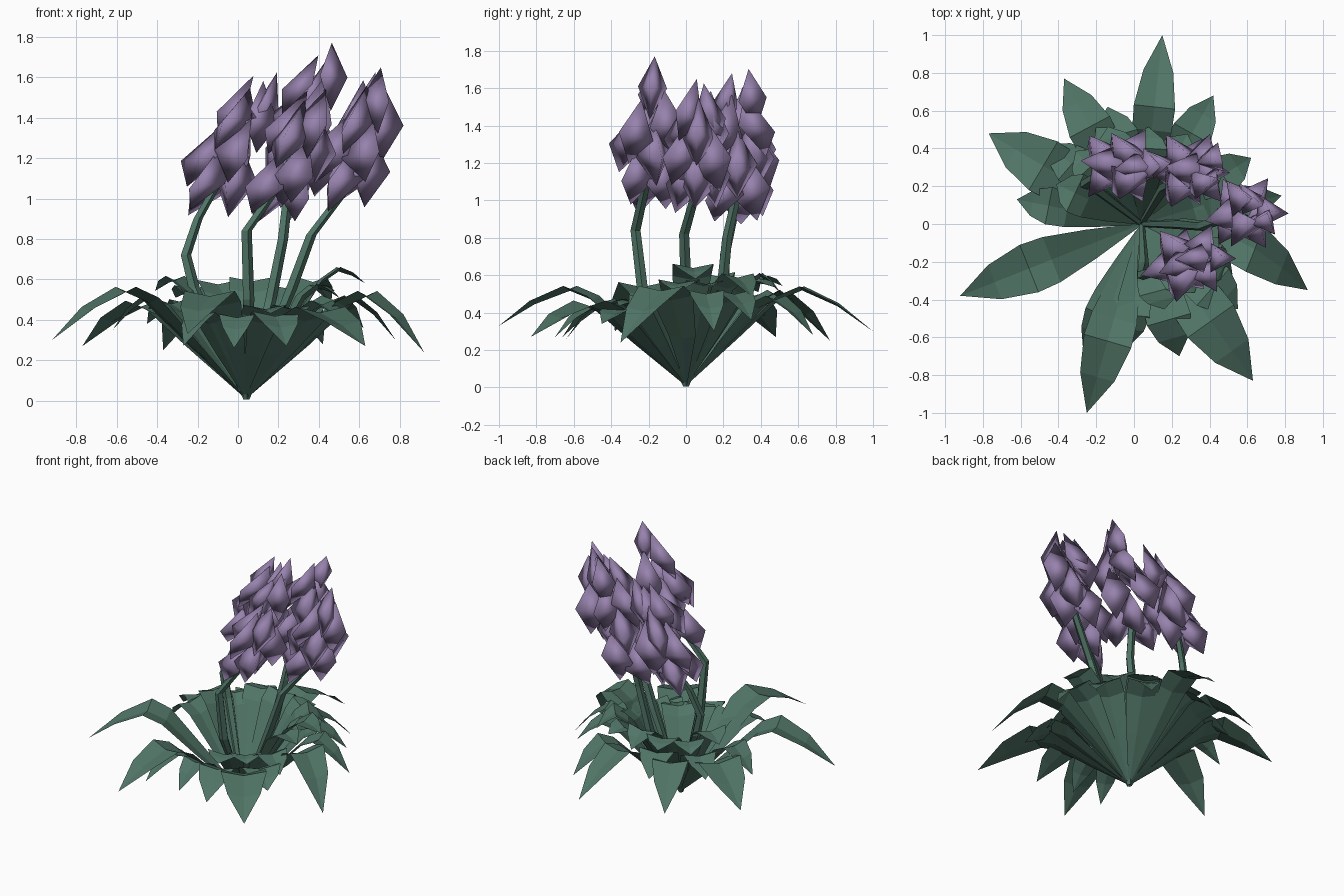
import bpy, bmesh, math, random
from mathutils import Vector

random.seed(4)
cube = bpy.data.objects.get("Cube")
if cube:
    bpy.data.objects.remove(cube, do_unlink=True)


def material(name, rgb):
    m = bpy.data.materials.new(name)
    m.use_nodes = True
    m.diffuse_color = (*rgb, 1)
    m.node_tree.nodes["Principled BSDF"].inputs["Base Color"].default_value = (*rgb, 1)
    return m


GREEN = material("leaf green", (0.08, 0.175, 0.132))
PURPLE = material("petal purple", (0.31, 0.225, 0.42))
ROOT = Vector((0.04, 0, 0))
UP = Vector((0, 0, 1))


def finish(name, bm, mat, smooth=False):
    mesh = bpy.data.meshes.new(name)
    bm.to_mesh(mesh)
    bm.free()
    mesh.materials.append(mat)
    for p in mesh.polygons:
        p.use_smooth = smooth
    obj = bpy.data.objects.new(name, mesh)
    bpy.context.collection.objects.link(obj)
    return obj


def skin(bm, rows, closed=False):
    """Join successive rows of points with quads."""
    rings = [[bm.verts.new(p) for p in row] for row in rows]
    n = len(rows[0])
    for a, b in zip(rings, rings[1:]):
        for i in range(n if closed else n - 1):
            j = (i + 1) % n
            bm.faces.new((a[i], a[j], b[j], b[i]))
    return rings


# Blade up to its bend: share of the way, height share, width share
BLADE = [(0, 0, 0.04), (0.45, 0.5, 0.6), (0.8, 0.9, 0.95), (1, 1, 1)]


def leaf(name, x, y, tip_z, peak, width, bend=0):
    tip = Vector((x, y, 0))
    run = tip - ROOT
    side = UP.cross(run).normalized()
    # Short leaves bend nearer their tips
    crest = min(0.78, max(0.62, 1.0 - 0.38 * run.length))
    drop = ((1 + crest) / 2, (0.6 * peak + 0.4 * tip_z) / peak, 0.72)
    rows = []
    for f, h, w in [*((s * crest, h, w) for s, h, w in BLADE), drop]:
        mid = ROOT + run * f + UP * (0.01 + peak * h) + side * bend * math.sin(math.pi * f)
        edge = side * width * w
        fold = UP * width * w * 0.1
        rows.append([mid - edge + fold, mid - fold, mid + edge + fold])
    bm = bmesh.new()
    last = skin(bm, rows)[-1]
    point = bm.verts.new(tip + UP * tip_z)
    bm.faces.new((last[0], last[1], point))
    bm.faces.new((last[1], last[2], point))
    return finish(name, bm, GREEN)


# Outer leaves: tip x, y, z, peak height, half width, sideways bend
LEAVES = [
    (0.15, 1.0, 0.30, 0.52, 0.11), (-0.37, 0.77, 0.25, 0.48, 0.12),
    (-0.77, 0.48, 0.27, 0.47, 0.15), (-0.62, 0.13, 0.35, 0.50, 0.10),
    (-0.92, -0.38, 0.30, 0.54, 0.135), (-0.25, -1.0, 0.33, 0.52, 0.13),
    (0.63, -0.83, 0.27, 0.44, 0.15), (0.92, -0.35, 0.24, 0.52, 0.13, 0.11),
    (0.42, 0.68, 0.28, 0.47, 0.11), (0.62, 0.35, 0.36, 0.50, 0.11),
    (0.78, 0.15, 0.30, 0.50, 0.10), (0.24, -0.70, 0.27, 0.42, 0.12),
    (-0.27, -0.66, 0.27, 0.42, 0.08), (-0.02, -0.64, 0.26, 0.41, 0.09),
    (-0.14, 0.62, 0.38, 0.50, 0.12), (0.55, -0.45, 0.34, 0.42, 0.13),
    (-0.45, 0.42, 0.38, 0.48, 0.11), (0.63, 0.05, 0.58, 0.64, 0.11),
]
for i, spec in enumerate(LEAVES):
    leaf(f"outer_leaf_{i + 1}", *spec)

# Shorter inner leaves filling the rosette, leaving the front right open
for i in range(11):
    a = math.radians(-75 + i * 23)
    r = random.uniform(0.44, 0.56)
    high = 0.46 if a < -0.3 else 0.57
    leaf(f"inner_leaf_{i + 1}", ROOT.x + r * math.cos(a), r * math.sin(a),
         high - random.uniform(0.02, 0.1), high + random.uniform(-0.03, 0.03), 0.11)


def stem(name, points):
    rows = []
    for k, p in enumerate(points):
        r = 0.016 if k == 0 else 0.034 - 0.003 * k
        rows.append([Vector(p) + Vector((r * math.cos(a), r * math.sin(a), 0))
                     for a in (math.tau * s / 5 for s in range(5))])
    bm = bmesh.new()
    rings = skin(bm, rows, closed=True)
    bm.faces.new(rings[-1])
    return finish(name, bm, GREEN)


def bud(bm, centre, axis, angle, length, width):
    """A closed three-sided bud with one ridge facing outward."""
    out = Vector((math.cos(angle), math.sin(angle), 0))
    along = (axis - out * random.uniform(0.05, 0.3)).normalized()
    top = bm.verts.new(centre + along * length * 0.55)
    low = bm.verts.new(centre - along * length * 0.45 + out * 0.02)
    ring = []
    for k in range(3):
        a = angle + math.tau * k / 3
        corner = Vector((math.cos(a), math.sin(a), 0)) * width
        ring.append(bm.verts.new(centre + corner + along * random.uniform(-0.05, 0.03)))
    for k in range(3):
        a, b = ring[k], ring[(k + 1) % 3]
        bm.faces.new((a, b, top))
        bm.faces.new((b, a, low))


# Tiers of buds: axis share, bud count, radius, length, half width
TIERS = [(0, 3, 0.085, 0.35, 0.115), (0.33, 3, 0.10, 0.37, 0.12),
         (0.68, 3, 0.09, 0.36, 0.11), (1, 2, 0.07, 0.34, 0.09)]


def flower(name, low, high, turn):
    low, high = Vector(low), Vector(high)
    axis = (high - low).normalized()
    bm = bmesh.new()
    for k, (t, count, radius, length, width) in enumerate(TIERS):
        for i in range(count):
            a = turn + k * 1.05 + math.tau * i / count + random.uniform(-0.2, 0.2)
            out = Vector((math.cos(a), math.sin(a), 0))
            c = low.lerp(high, t) + out * radius + UP * random.uniform(-0.06, 0.05)
            bud(bm, c, axis, a, length, width)
    return finish(name, bm, PURPLE, smooth=True)


# Flower heads with their bent stems: axis bottom, axis top, stem bends
HEADS = {
    "back_right": ((-0.11, 0.31, 1.06), (0.06, 0.31, 1.47),
                   [(-0.22, 0.20, 0.56), (-0.26, 0.21, 0.72), (-0.2, 0.25, 0.9)]),
    "back_left": ((0.25, 0.28, 1.07), (0.39, 0.28, 1.48),
                  [(0.16, 0.19, 0.5), (0.22, 0.22, 0.8)]),
    "left": ((0.55, 0.06, 1.07), (0.65, 0.07, 1.48),
             [(0.26, 0.0, 0.55), (0.36, -0.01, 0.82)]),
    "front": ((0.23, -0.21, 1.11), (0.38, -0.18, 1.54),
              [(0.05, -0.23, 0.5), (0.04, -0.27, 0.84)]),
}
for i, (place, (low, high, bends)) in enumerate(HEADS.items()):
    flower(f"{place}_flower", low, high, i * 1.1)
    stem(f"{place}_stem", [ROOT + UP * 0.005, *bends, low, Vector(low).lerp(Vector(high), 0.5)])
